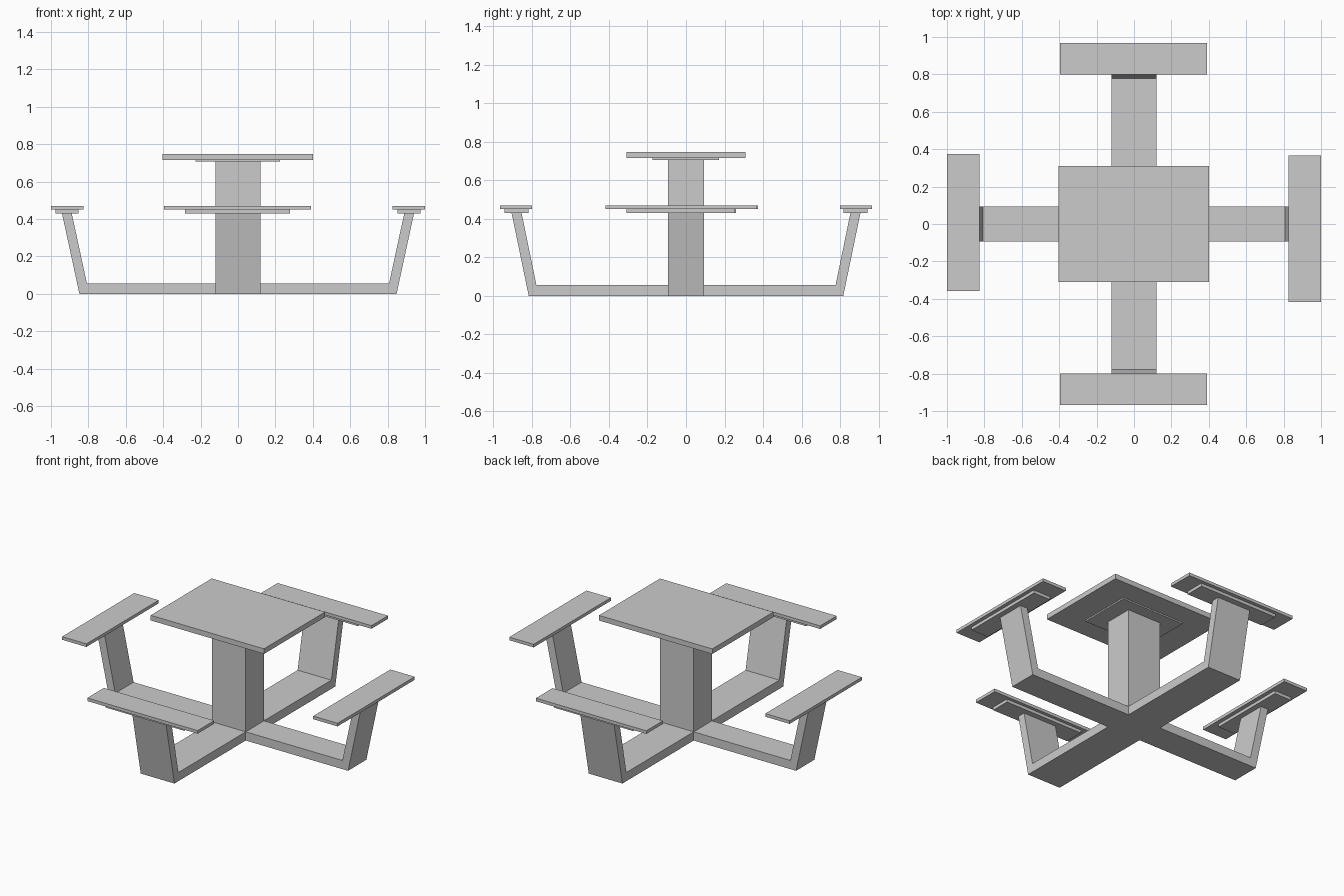
import bpy, bmesh
from mathutils import Vector

if "Cube" in bpy.data.objects:
    bpy.data.objects.remove(bpy.data.objects["Cube"])


def finish(name, bm):
    bmesh.ops.recalc_face_normals(bm, faces=bm.faces[:])
    me = bpy.data.meshes.new(name)
    bm.to_mesh(me)
    bm.free()
    ob = bpy.data.objects.new(name, me)
    bpy.context.collection.objects.link(ob)
    return ob


def cube_into(bm, lo, hi):
    lo, hi = Vector(lo), Vector(hi)
    for v in bmesh.ops.create_cube(bm, size=1)["verts"]:
        v.co = (lo + hi) / 2 + v.co * (hi - lo)


def box(name, lo, hi):
    bm = bmesh.new()
    cube_into(bm, lo, hi)
    return finish(name, bm)


PX, PY = 0.12, 0.093      # half widths of post and arms
BASE, ARM_TOP = 0.056, 0.43

# Frame: hub block, post extruded up, four bent arms extruded outwards
bm = bmesh.new()
cube_into(bm, (-PX, -PY, 0), (PX, PY, BASE))
bm.normal_update()
# (miter bottom, miter top, tip outer, tip inner) for each axis
reach = {0: (0.848, 0.808, 0.941, 0.889), 1: (0.817, 0.777, 0.906, 0.854)}
for face in bm.faces[:]:
    n = face.normal.copy()
    if n.z < -0.5:
        continue
    if n.z > 0.5:
        top = bmesh.ops.extrude_discrete_faces(bm, faces=[face])["faces"][0]
        for v in top.verts:
            v.co.z = 0.708
        continue
    axis = 0 if abs(n.x) > 0.5 else 1
    sign = 1 if n[axis] > 0 else -1
    b, t, out, inn = reach[axis]
    f = bmesh.ops.extrude_discrete_faces(bm, faces=[face])["faces"][0]
    lower = [v.co.z < BASE / 2 for v in f.verts]
    for v, low in zip(f.verts, lower):
        v.co[axis] = sign * (b if low else t)
    f = bmesh.ops.extrude_discrete_faces(bm, faces=[f])["faces"][0]
    for v in f.verts:
        low = v.co.z < BASE / 2
        v.co[axis] = sign * (out if low else inn)
        v.co.z = ARM_TOP
finish("frame", bm)

# Table top with its mounting plate
box("table_top", (-0.404, -0.31, 0.715), (0.402, 0.31, 0.748))
box("table_plate", (-0.227, -0.173, 0.706), (0.225, 0.171, 0.715))

# Front and back seats
for name, s in (("front", -1), ("back", 1)):
    ys = sorted((s * 0.967, s * 0.799))
    yp = sorted((s * 0.944, s * 0.819))
    box(name + "_seat", (-0.395, ys[0], 0.45), (0.39, ys[1], 0.47))
    box(name + "_seat_plate", (-0.283, yp[0], ARM_TOP), (0.279, yp[1], 0.45))

# Side seats, each slightly off centre and of its own length
for name, s, y0, y1, p0, p1 in (("left", -1, -0.359, 0.375, -0.25, 0.26),
                                ("right", 1, -0.417, 0.367, -0.31, 0.255)):
    xs = sorted((s * 1.0, s * 0.827))
    xp = sorted((s * 0.976, s * 0.853))
    box(name + "_seat", (xs[0], y0, 0.45), (xs[1], y1, 0.47))
    box(name + "_seat_plate", (xp[0], p0, ARM_TOP), (xp[1], p1, 0.45))
